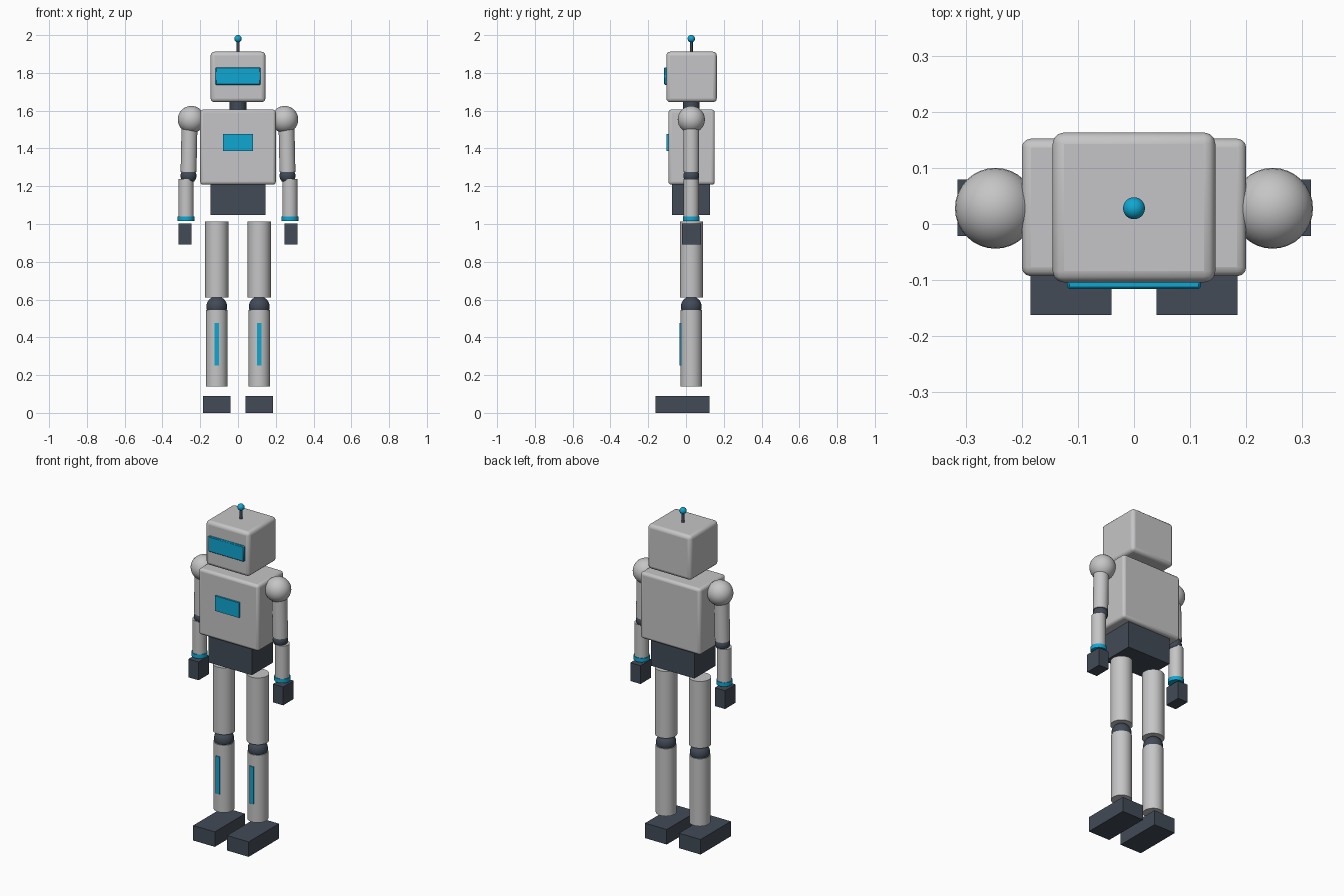
import bpy, math
from mathutils import Vector

if "Cube" in bpy.data.objects:
    bpy.data.objects.remove(bpy.data.objects["Cube"])

YC = 0.028  # depth of the body's centre line


def material(name, rgb):
    m = bpy.data.materials.new(name)
    m.diffuse_color = (*rgb, 1)
    m.use_nodes = True
    m.node_tree.nodes["Principled BSDF"].inputs["Base Color"].default_value = m.diffuse_color
    return m


SHELL = material("light grey shell", (0.56, 0.56, 0.57))
DARK = material("dark slate", (0.055, 0.07, 0.095))
GLOW = material("bright cyan", (0.005, 0.39, 0.65))


def finish(name, mat, smooth=True):
    ob = bpy.context.object
    ob.name = name
    ob.data.materials.append(mat)
    if smooth:
        bpy.ops.object.shade_smooth_by_angle(angle=math.radians(40))
    return ob


def box(name, mat, lo, hi, bevel=0.0, segments=3):
    lo, hi = Vector(lo), Vector(hi)
    bpy.ops.mesh.primitive_cube_add(size=1, location=(lo + hi) / 2)
    bpy.context.object.scale = hi - lo
    bpy.ops.object.transform_apply(location=False, rotation=False, scale=True)
    ob = finish(name, mat, smooth=False)
    if bevel:
        mod = ob.modifiers.new("rounded edges", "BEVEL")
        mod.width, mod.segments = bevel, segments
        bpy.ops.object.shade_smooth_by_angle(angle=math.radians(40))
    return ob


def rod(name, mat, a, b, radius, verts=32):
    a, b = Vector(a), Vector(b)
    bpy.ops.mesh.primitive_cylinder_add(vertices=verts, radius=radius,
                                        depth=(b - a).length, location=(a + b) / 2)
    bpy.context.object.rotation_euler = (b - a).to_track_quat("Z", "Y").to_euler()
    return finish(name, mat)


def ball(name, mat, centre, radius):
    bpy.ops.mesh.primitive_uv_sphere_add(segments=32, ring_count=16,
                                         radius=radius, location=centre)
    return finish(name, mat, smooth=True)


# Head, visor and antenna
box("head", SHELL, (-0.145, -0.104, 1.645), (0.145, 0.163, 1.912), 0.02)
box("visor", GLOW, (-0.119, -0.116, 1.737), (0.119, -0.09, 1.829), 0.004, 1)
rod("antenna_rod", DARK, (0, YC, 1.9), (0, YC, 1.975), 0.008, 16)
ball("antenna_tip", GLOW, (0, YC, 1.981), 0.0195)

# Neck, torso and pelvis
rod("neck", DARK, (0, YC, 1.59), (0, YC, 1.66), 0.044)
box("torso", SHELL, (-0.2, -0.093, 1.208), (0.2, 0.152, 1.606), 0.016)
box("chest_panel", GLOW, (-0.08, -0.104, 1.386), (0.08, -0.08, 1.476))
box("pelvis", DARK, (-0.145, -0.075, 1.048), (0.145, 0.127, 1.215))

for side, s in (("left", 1), ("right", -1)):
    # Arm: shoulder ball, two tubes, cuff and block hand
    ball(side + "_shoulder", SHELL, (s * 0.247, YC, 1.553), 0.072)
    rod(side + "_upper_arm", SHELL, (s * 0.256, YC, 1.55), (s * 0.262, YC, 1.275), 0.042)
    ball(side + "_elbow", DARK, (s * 0.262, YC, 1.255), 0.042)
    rod(side + "_forearm", SHELL, (s * 0.275, YC, 1.237), (s * 0.275, YC, 1.02), 0.04)
    rod(side + "_cuff", GLOW, (s * 0.275, YC, 1.04), (s * 0.275, YC, 1.016), 0.044)
    x0, x1 = sorted((s * 0.247, s * 0.315))
    box(side + "_hand", DARK, (x0, -0.021, 0.892), (x1, 0.079, 1.002))

    # Leg: two tubes around a knee ball, light strip and block foot
    x = s * 0.1125
    rod(side + "_thigh", SHELL, (x, YC, 1.012), (x, YC, 0.61), 0.061)
    ball(side + "_knee", DARK, (x, YC, 0.562), 0.055)
    rod(side + "_shin", SHELL, (x, YC, 0.545), (x, YC, 0.14), 0.057)
    box(side + "_shin_light", GLOW, (x - 0.013, -0.034, 0.25), (x + 0.013, -0.02, 0.475))
    box(side + "_foot", DARK, (x - 0.072, -0.162, 0), (x + 0.072, 0.125, 0.09))
